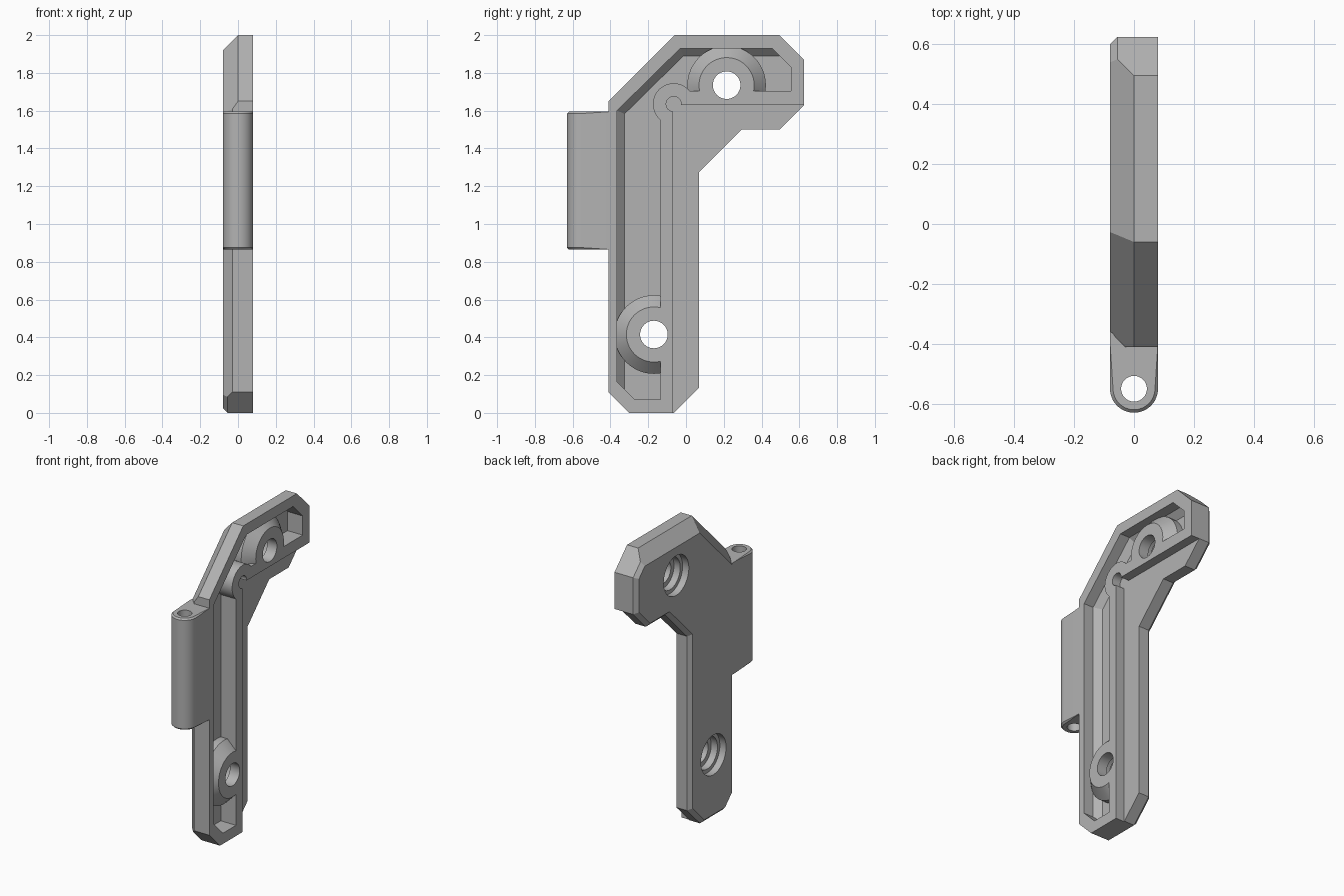
import bpy, bmesh, math
from mathutils import Vector

old = bpy.data.objects.get("Cube")
if old:
    bpy.data.objects.remove(old, do_unlink=True)

grey = bpy.data.materials.new("plain grey")
grey.use_nodes = True
grey.diffuse_color = (0.45, 0.45, 0.45, 1)
grey.node_tree.nodes["Principled BSDF"].inputs["Base Color"].default_value = grey.diffuse_color


def inset(points, amounts):
    """Move each edge of a counter-clockwise outline inward by its own amount."""
    pts = [Vector(p) for p in points]
    lines = []
    for i, p in enumerate(pts):
        d = (pts[(i + 1) % len(pts)] - p).normalized()
        n = Vector((-d.y, d.x))
        lines.append((n, n.dot(p) + amounts[i]))
    result = []
    for i in range(len(pts)):
        (a, da), (b, db) = lines[i - 1], lines[i]
        det = a.x * b.y - a.y * b.x
        result.append(((da * b.y - db * a.y) / det, (a.x * db - b.x * da) / det))
    return result


def loft(name, sections, axis="x"):
    """Skin a list of (position, outline) sections and cap both ends."""
    bm = bmesh.new()
    rings = []
    for t, outline in sections:
        rings.append([bm.verts.new((t, u, v) if axis == "x" else (u, v, t)) for u, v in outline])
    for low, high in zip(rings, rings[1:]):
        for i in range(len(low)):
            j = (i + 1) % len(low)
            bm.faces.new((low[i], low[j], high[j], high[i]))
    bm.faces.new(rings[0])
    bm.faces.new(rings[-1])
    bmesh.ops.recalc_face_normals(bm, faces=bm.faces)
    mesh = bpy.data.meshes.new(name)
    bm.to_mesh(mesh)
    bm.free()
    mesh.materials.append(grey)
    ob = bpy.data.objects.new(name, mesh)
    bpy.context.collection.objects.link(ob)
    return ob


def arc(cx, cy, r, start=0.0, sweep=2 * math.pi, steps=48, closed=True):
    count = steps if closed else steps + 1
    return [(cx + r * math.cos(start + sweep * i / steps),
             cy + r * math.sin(start + sweep * i / steps)) for i in range(count)]


def turned(name, centre, stations, axis="x"):
    return loft(name, [(t, arc(*centre, r)) for t, r in stations], axis)


def combine(target, tool, operation):
    mod = target.modifiers.new(operation.lower(), "BOOLEAN")
    mod.operation, mod.object, mod.solver = operation, tool, "EXACT"
    bpy.context.view_layer.objects.active = target
    bpy.ops.object.modifier_apply(modifier=mod.name)
    bpy.data.objects.remove(tool, do_unlink=True)


FACE, BACK = 0.08, -0.08
FLOOR, FLANGE = -0.03, 0.02
KNEE = (-0.065, 1.635)
HOLES = [(0.215, 1.735), (-0.17, 0.415)]

# Angled plate, with a chamfer of its own on each back edge
outline = [(-0.41, 0.11), (-0.30, 0), (-0.065, 0), (0.07, 0.135), (0.07, 1.275), (0.295, 1.5),
           (0.495, 1.5), (0.625, 1.63), (0.625, 1.87), (0.495, 2), (-0.06, 2), (-0.41, 1.65)]
small, medium, large = 0.025, 0.05, 0.08
chamfers = [small] * 10 + [large, medium]
chamfers[9] = chamfers[10] = large
chamfers[8] = small
levels = [BACK, BACK + small, BACK + medium, BACK + large, FACE]
bracket = loft("angled_bracket", [
    (x, inset(outline, [max(0, c - (x - BACK)) for c in chamfers])) for x in levels])

# Rounded hinge barrel on the front edge
barrel = arc(0, -0.55, 0.08, math.pi, math.pi, 24, False) + [(0.08, -0.362), (-0.08, -0.362)]
trim = [0.01] * 25 + [0, 0.01]
trim[24] = 0
trim[26] = 0
hinge = loft("hinge_barrel", [
    (0.865, inset(barrel, trim)), (0.875, barrel), (1.585, barrel), (1.595, inset(barrel, trim))], "z")
combine(bracket, hinge, "UNION")
pin = turned("pin_hole", (0, -0.55), [(0.8, 0.043), (1.7, 0.043)], "z")
combine(bracket, pin, "DIFFERENCE")

# Recessed channel, sloped along its front and top, leaving bosses and a round knee
channel = [(-0.365, 0.165), (-0.27, 0.07), (-0.135, 0.07), (-0.135, 1.705), (0.555, 1.705),
           (0.555, 1.83), (0.455, 1.93), (-0.03, 1.93), (-0.365, 1.6)]
slope = [0] * 6 + [0.04] * 3
slope[6] = 0
slope[6:9] = [0, 0.04, 0.04]
slope = [0.04 if i in (6, 7, 8) else 0 for i in range(9)]
# the short rear corner stays vertical; top, diagonal and front edges slope
slope[6] = 0.04
pocket = loft("channel_cutter", [
    (FLOOR, inset(channel, slope)), (FLOOR + 0.04, channel), (0.2, channel)])
for centre in HOLES:
    boss = turned("boss", centre, [(-0.2, 0.208), (0.018, 0.208), (FACE, 0.146), (0.3, 0.146)])
    combine(pocket, boss, "DIFFERENCE")
knee = turned("knee", KNEE, [(-0.2, 0.11), (0.3, 0.11)])
combine(pocket, knee, "DIFFERENCE")
combine(bracket, pocket, "DIFFERENCE")

# Lower flange along the inner edge, with a round relief at the corner
step = [(-0.07, -0.1), (0.8, -0.1), (0.8, 1.63), (-0.07, 1.63)]
combine(bracket, loft("flange_cutter", [(FLANGE, step), (0.2, step)]), "DIFFERENCE")
combine(bracket, turned("relief_cutter", KNEE, [(FLANGE, 0.04), (0.2, 0.04)]), "DIFFERENCE")

# Screw holes, stepped from the back
for centre in HOLES:
    bore = turned("screw_hole", centre, [
        (-0.2, 0.13), (-0.035, 0.13), (-0.035, 0.105), (0.01, 0.105), (0.01, 0.073), (0.3, 0.073)])
    combine(bracket, bore, "DIFFERENCE")

bpy.ops.object.select_all(action="DESELECT")
bracket.select_set(True)
bpy.context.view_layer.objects.active = bracket
bpy.ops.object.shade_smooth_by_angle(angle=math.radians(25))
